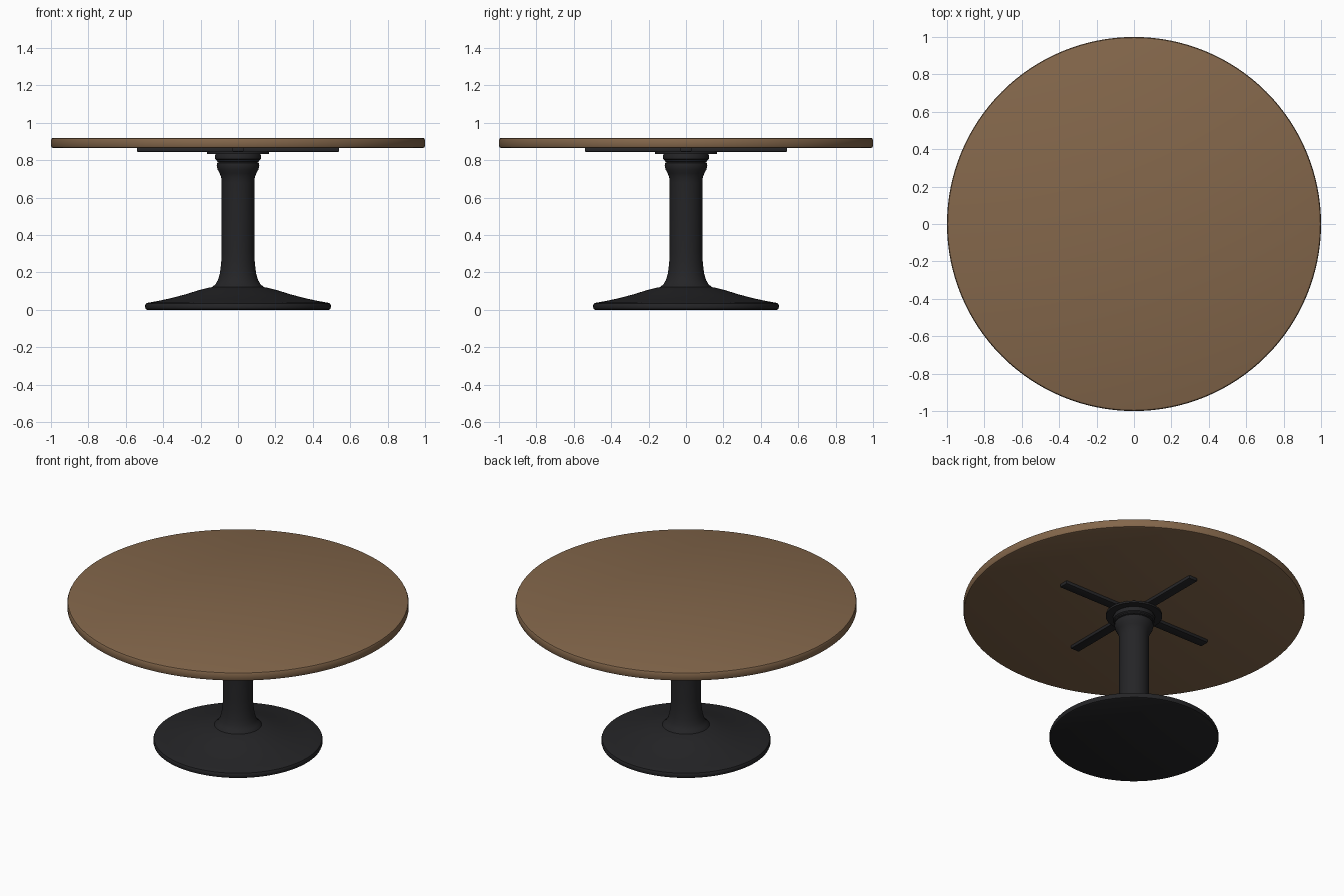
import bpy, bmesh, math
from mathutils import Matrix, Vector

if "Cube" in bpy.data.objects:
    bpy.data.objects.remove(bpy.data.objects["Cube"])


def material(name, color):
    m = bpy.data.materials.new(name)
    m.diffuse_color = (*color, 1)
    m.use_nodes = True
    m.node_tree.nodes["Principled BSDF"].inputs["Base Color"].default_value = m.diffuse_color
    return m


wood = material("wood", (0.23, 0.135, 0.07))
iron = material("black_iron", (0.018, 0.018, 0.02))


def finish(name, bm, mat, angle):
    bmesh.ops.recalc_face_normals(bm, faces=bm.faces)
    mesh = bpy.data.meshes.new(name)
    bm.to_mesh(mesh)
    bm.free()
    ob = bpy.data.objects.new(name, mesh)
    bpy.context.collection.objects.link(ob)
    mesh.materials.append(mat)
    bpy.ops.object.select_all(action='DESELECT')
    bpy.context.view_layer.objects.active = ob
    ob.select_set(True)
    bpy.ops.object.shade_smooth_by_angle(angle=math.radians(angle))
    return ob


def lathe(name, profile, mat, steps=96, angle=40):
    """Spin an (r, z) profile about z and cap both ends."""
    bm = bmesh.new()
    rings = [[bm.verts.new((r * math.cos(2 * math.pi * i / steps),
                            r * math.sin(2 * math.pi * i / steps), z))
              for i in range(steps)] for r, z in profile]
    for a, b in zip(rings, rings[1:]):
        for i in range(steps):
            j = (i + 1) % steps
            bm.faces.new((a[i], a[j], b[j], b[i]))
    bm.faces.new(rings[0])
    bm.faces.new(rings[-1])
    return finish(name, bm, mat, angle)


# round top with softened edges
lathe("table_top", [(0.988, 0.865), (0.996, 0.868), (1.0, 0.876), (1.0, 0.909),
                    (0.996, 0.917), (0.988, 0.92)], wood, 128)

# wide sloping foot
lathe("base", [(0.485, 0), (0.493, 0.004), (0.496, 0.012), (0.496, 0.025),
               (0.492, 0.034), (0.48, 0.038), (0.43, 0.047), (0.36, 0.062),
               (0.28, 0.083), (0.21, 0.105), (0.16, 0.118), (0.12, 0.124)], iron)

# flared column with a moulded neck
lathe("column", [(0.142, 0.11), (0.138, 0.122), (0.121, 0.136), (0.107, 0.16),
                 (0.097, 0.195), (0.090, 0.25), (0.087, 0.31), (0.087, 0.68),
                 (0.090, 0.71), (0.098, 0.73), (0.109, 0.75), (0.114, 0.77),
                 (0.112, 0.784), (0.104, 0.79), (0.104, 0.80)], iron)

# collar ring
lathe("collar", [(0.104, 0.789), (0.113, 0.793), (0.114, 0.80), (0.122, 0.806),
                 (0.123, 0.826), (0.118, 0.836)], iron)

# round mounting plate
lathe("mounting_plate", [(0.165, 0.834), (0.165, 0.846)], iron)

# crossed support arms under the top
for name, size in (("support_arm_x", (1.08, 0.06, 0.021)),
                   ("support_arm_y", (0.06, 1.08, 0.021))):
    bm = bmesh.new()
    bmesh.ops.create_cube(bm, size=1, matrix=Matrix.Translation((0, 0, 0.8555))
                          @ Matrix.Diagonal(Vector((*size, 1))))
    bmesh.ops.bevel(bm, geom=bm.edges[:], offset=0.003, segments=2,
                    affect='EDGES', profile=0.5)
    finish(name, bm, iron, 40)
